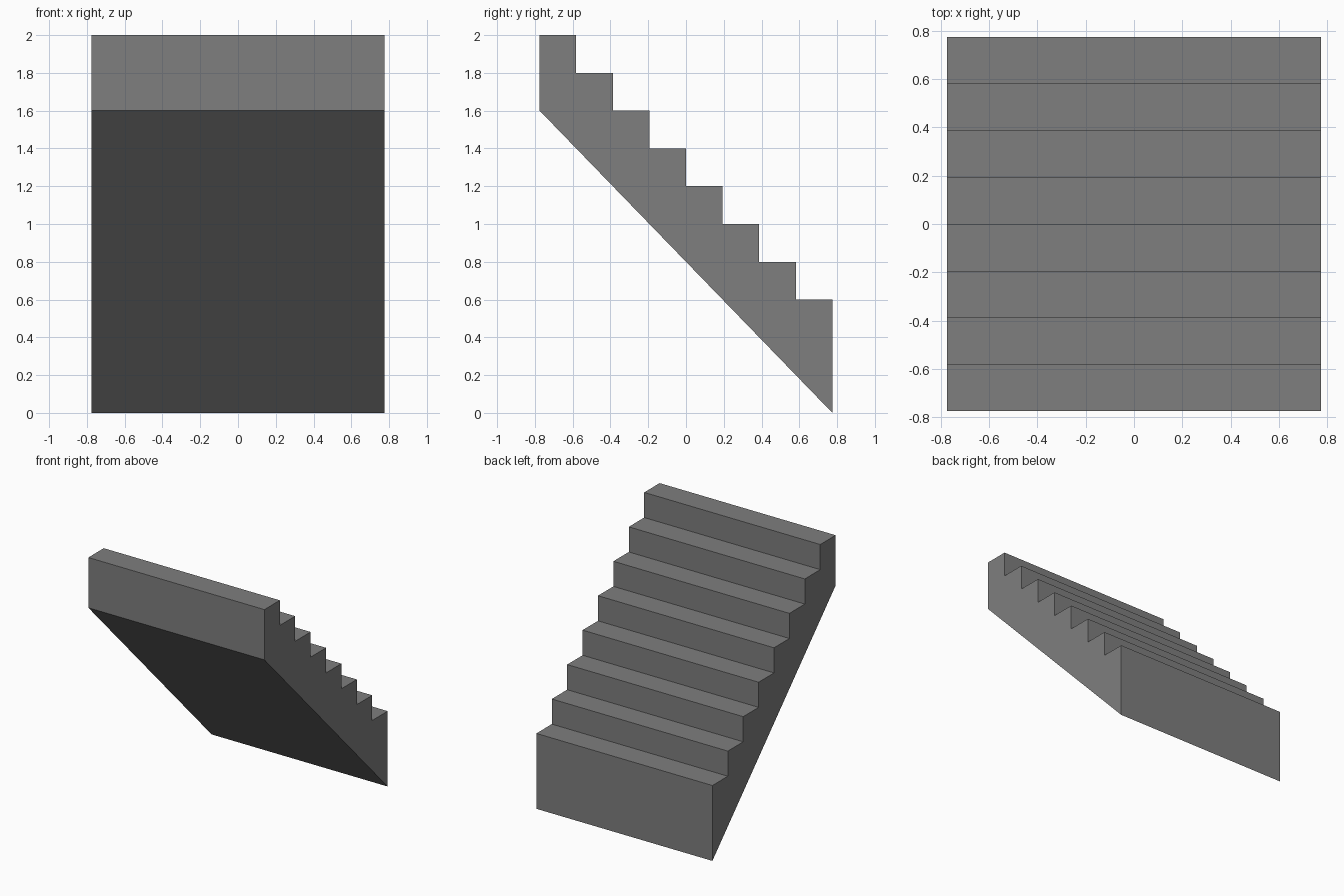
import bpy, bmesh

if "Cube" in bpy.data.objects:
    bpy.data.objects.remove(bpy.data.objects["Cube"])

STEPS = 8
HALF = 0.775                 # half width and half depth
RISE = 0.2
TREAD = 2 * HALF / STEPS

# one plain stone colour
stone = bpy.data.materials.new("grey stone")
stone.diffuse_color = (0.21, 0.21, 0.21, 1)
stone.use_nodes = True
stone.node_tree.nodes["Principled BSDF"].inputs["Base Color"].default_value = stone.diffuse_color

# side profile: sloped underside, then steps climbing from back to front
profile = [(-HALF, 1.6), (HALF, 0.0)]
for i in range(STEPS):
    z = 0.6 + i * RISE
    y = HALF - i * TREAD
    profile += [(y, z), (y - TREAD, z)]

# extrude the profile across the width
bm = bmesh.new()
face = bm.faces.new([bm.verts.new((-HALF, y, z)) for y, z in profile])
ext = bmesh.ops.extrude_face_region(bm, geom=[face])
moved = [g for g in ext["geom"] if isinstance(g, bmesh.types.BMVert)]
bmesh.ops.translate(bm, verts=moved, vec=(2 * HALF, 0, 0))
bmesh.ops.recalc_face_normals(bm, faces=bm.faces[:])

mesh = bpy.data.meshes.new("staircase")
bm.to_mesh(mesh)
bm.free()
mesh.materials.append(stone)
bpy.context.collection.objects.link(bpy.data.objects.new("staircase", mesh))
